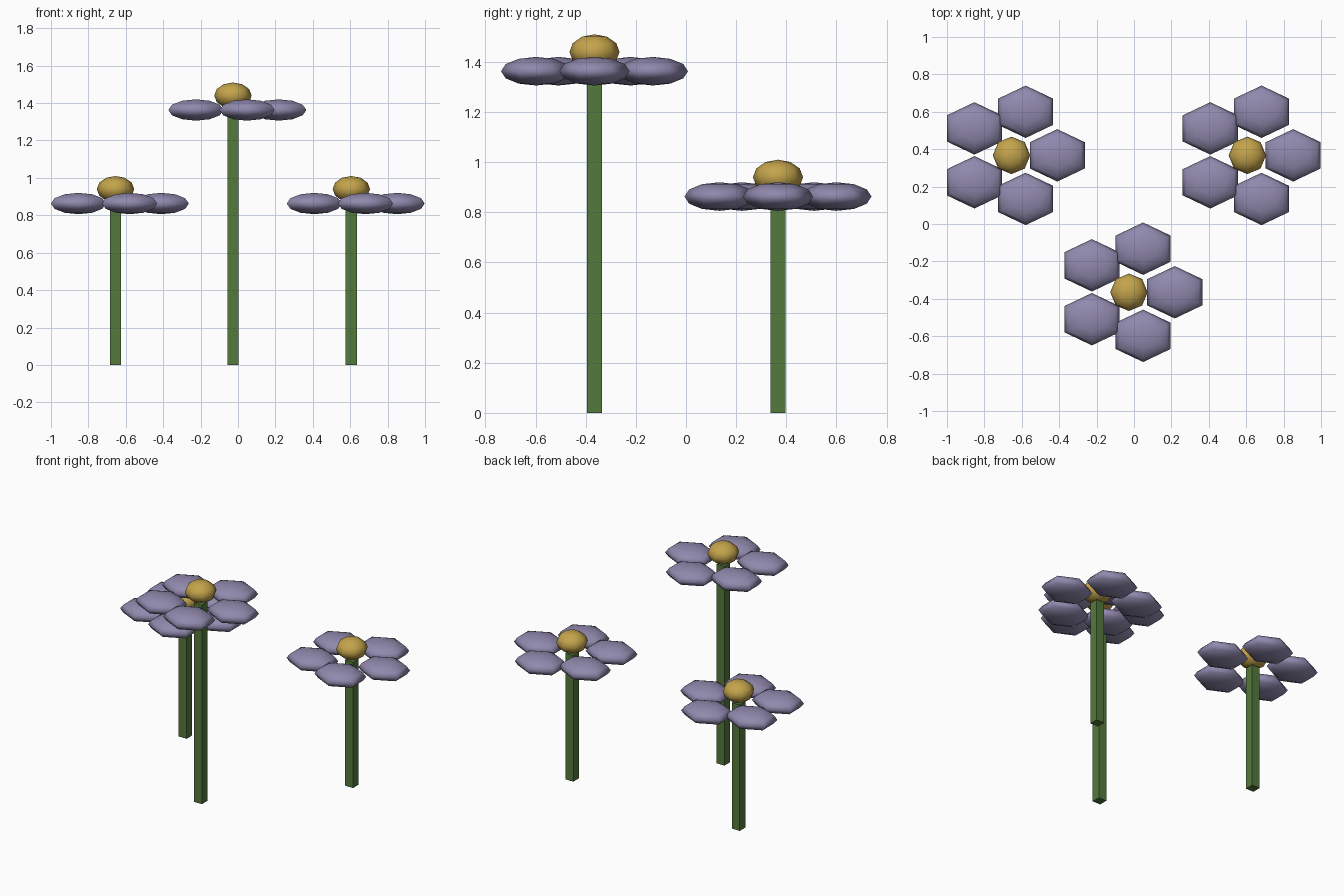
import bpy
import bmesh
from math import cos, sin, radians
from mathutils import Matrix, Vector

cube = bpy.data.objects.get("Cube")
if cube:
    bpy.data.objects.remove(cube, do_unlink=True)


def material(name, rgb):
    mat = bpy.data.materials.new(name)
    mat.use_nodes = True
    colour = (*rgb, 1)
    mat.diffuse_color = colour
    mat.node_tree.nodes["Principled BSDF"].inputs["Base Color"].default_value = colour
    return mat


def add_object(name, bm, mat, location, smooth):
    mesh = bpy.data.meshes.new(name)
    for face in bm.faces:
        face.smooth = smooth
    bm.to_mesh(mesh)
    bm.free()
    mesh.materials.append(mat)
    obj = bpy.data.objects.new(name, mesh)
    obj.location = location
    bpy.context.collection.objects.link(obj)


def ellipsoid(name, sides, rings, size, mat, location):
    bm = bmesh.new()
    bmesh.ops.create_uvsphere(bm, u_segments=sides, v_segments=rings, radius=1,
                              matrix=Matrix.Diagonal((*size, 1)))
    add_object(name, bm, mat, location, True)


def stem(name, width, height, mat, location):
    bm = bmesh.new()
    bmesh.ops.create_cube(bm, size=1, matrix=Matrix.Translation((0, 0, height / 2))
                          @ Matrix.Diagonal((width, width, height, 1)))
    add_object(name, bm, mat, location, False)


green = material("stem green", (0.09, 0.19, 0.045))
lilac = material("petal lilac", (0.28, 0.25, 0.42))
gold = material("centre gold", (0.55, 0.37, 0.07))


def flower(label, x, y, height):
    base = Vector((x, y, 0))
    stem(label + "_stem", 0.06, height, green, base)
    ellipsoid(label + "_centre", 8, 6, (0.1, 0.1, 0.07), gold,
              base + Vector((0, 0, height + 0.077)))
    # five hexagonal petals, all facing the same way
    for i in range(5):
        a = radians(72 * i)
        offset = Vector((0.245 * cos(a), 0.245 * sin(a), height))
        ellipsoid(f"{label}_petal_{i + 1}", 6, 6, (0.17, 0.14, 0.057), lilac, base + offset)


flower("right_flower", -0.655, 0.367, 0.863)
flower("front_flower", -0.027, -0.365, 1.363)
flower("left_flower", 0.606, 0.367, 0.863)
